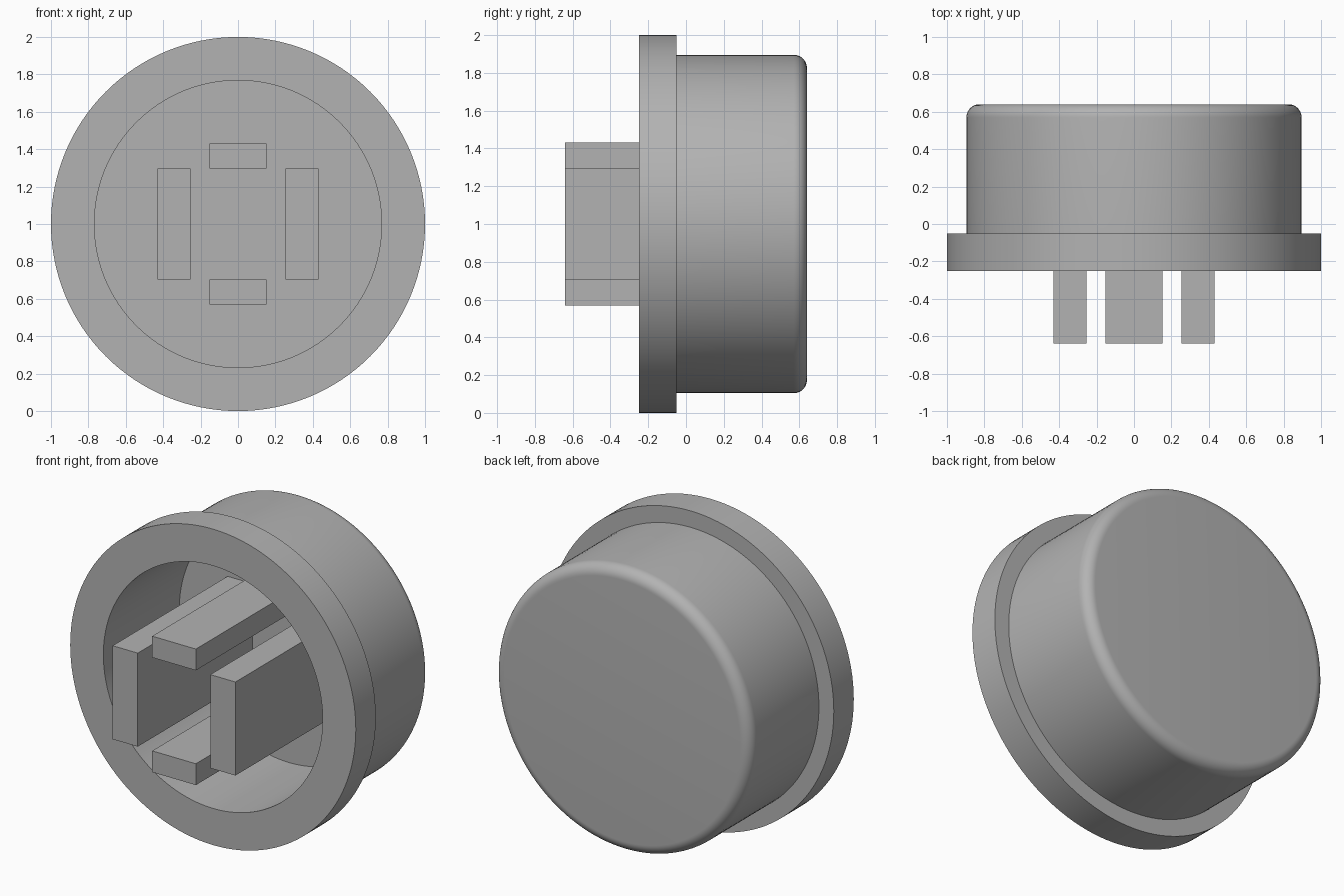
import bpy, bmesh, math
from mathutils import Matrix, Vector

if "Cube" in bpy.data.objects:
    bpy.data.objects.remove(bpy.data.objects["Cube"])

FRONT, BACK, FLOOR = -0.25, 0.64, 0.51
CENTRE = Vector((0, 0, 1))

grey = bpy.data.materials.new("plain_grey")
grey.use_nodes = True
colour = (0.45, 0.45, 0.45, 1)
grey.diffuse_color = colour
grey.node_tree.nodes["Principled BSDF"].inputs["Base Color"].default_value = colour


def add_object(name, bm):
    mesh = bpy.data.meshes.new(name)
    bmesh.ops.recalc_face_normals(bm, faces=bm.faces)
    bm.to_mesh(mesh)
    bm.free()
    mesh.materials.append(grey)
    obj = bpy.data.objects.new(name, mesh)
    bpy.context.collection.objects.link(obj)
    return obj


def lathe(name, profile, steps=128):
    """Revolve (radius, y) points around the front-to-back axis."""
    bm = bmesh.new()
    verts = [bm.verts.new((r, y, 1)) for r, y in profile]
    edges = [bm.edges.new(pair) for pair in zip(verts, verts[1:])]
    bmesh.ops.spin(bm, geom=verts + edges, cent=CENTRE, axis=(0, 1, 0),
                   angle=math.tau, steps=steps)
    bmesh.ops.remove_doubles(bm, verts=bm.verts, dist=1e-4)
    obj = add_object(name, bm)
    bpy.ops.object.select_all(action="DESELECT")
    obj.select_set(True)
    bpy.context.view_layer.objects.active = obj
    bpy.ops.object.shade_smooth_by_angle(angle=math.radians(30))
    return obj


def box(name, x, z, width, height):
    """Straight prong rising from the cup floor and out of the mouth."""
    bm = bmesh.new()
    size = Matrix.Diagonal((width, FLOOR + BACK, height, 1))
    bmesh.ops.create_cube(bm, size=1, matrix=Matrix.Translation(
        (x, (FLOOR - BACK) / 2, z)) @ size)
    return add_object(name, bm)


# Hollow cup with a wide front flange and a rounded closed end
radius, fillet, inner = 0.896, 0.07, 0.768
corner = [(radius - fillet + fillet * math.cos(a), BACK - fillet + fillet * math.sin(a))
          for a in (math.pi / 2 * i / 10 for i in range(11))]
lathe("flanged_cup", [(0, FLOOR), (inner, FLOOR), (inner, FRONT), (1, FRONT),
                      (1, -0.05), (radius, -0.05)] + corner + [(0, BACK)])

# Four prongs arranged as a broken rectangle
for side, name in ((1, "left"), (-1, "right")):
    box(name + "_prong", side * 0.342, 1.0, 0.176, 0.592)
for side, name in ((1, "upper"), (-1, "lower")):
    box(name + "_prong", 0, 1 + side * 0.363, 0.306, 0.135)
